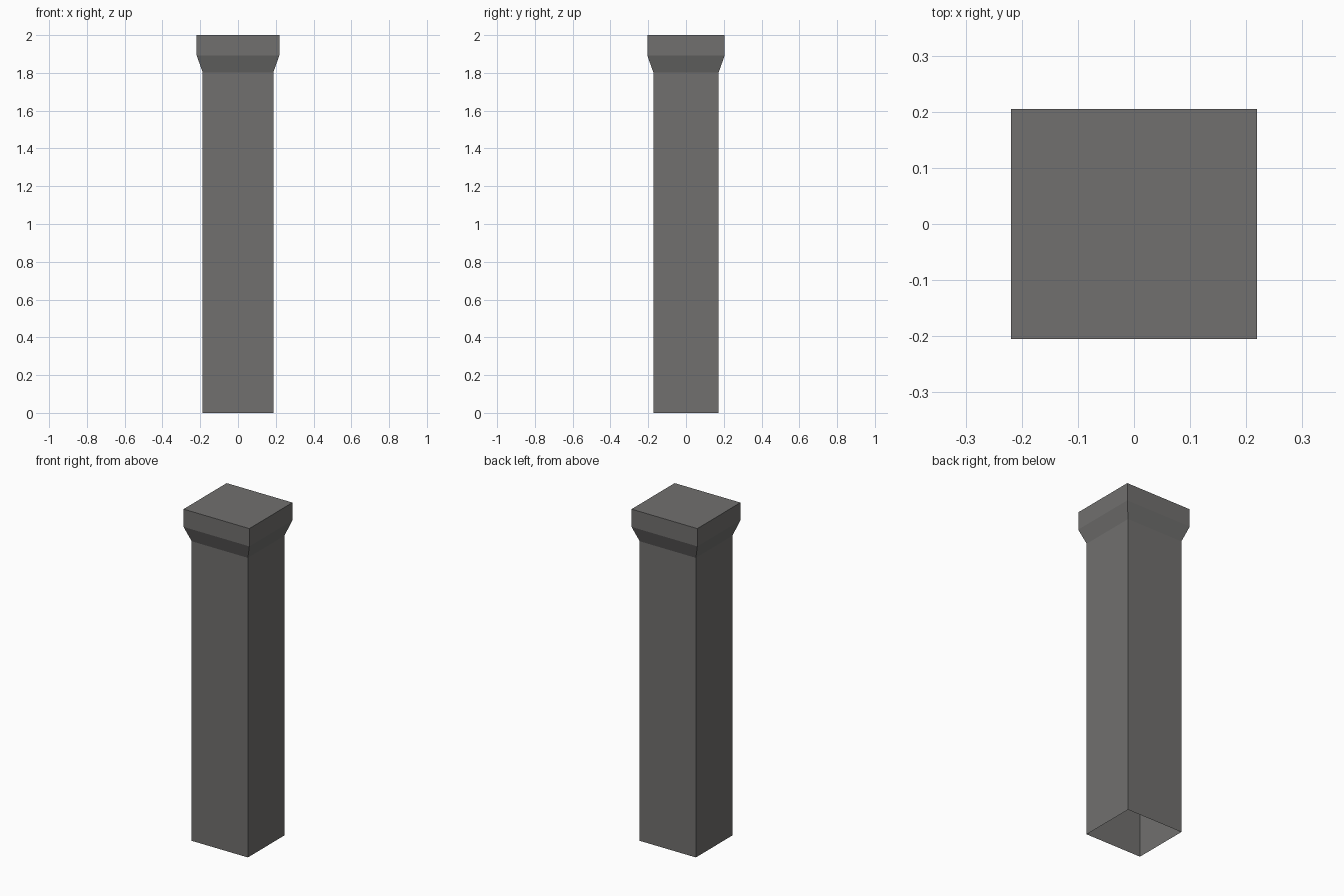
import bpy, bmesh

if "Cube" in bpy.data.objects:
    bpy.data.objects.remove(bpy.data.objects["Cube"])

stone = bpy.data.materials.new("dark grey stone")
stone.diffuse_color = (0.165, 0.162, 0.158, 1)
stone.use_nodes = True
stone.node_tree.nodes["Principled BSDF"].inputs["Base Color"].default_value = stone.diffuse_color

# Profile rings: half width, half depth, height
profile = [
    (0.187, 0.173, 0.0),    # shaft foot
    (0.187, 0.173, 1.803),  # shaft top
    (0.219, 0.205, 1.893),  # flare
    (0.219, 0.205, 2.0),    # capital top
]

bm = bmesh.new()
rings = [[bm.verts.new((sx * w, sy * d, z))
          for sx, sy in ((-1, -1), (1, -1), (1, 1), (-1, 1))]
         for w, d, z in profile]

# Walls between rings
for low, high in zip(rings, rings[1:]):
    for i in range(4):
        j = (i + 1) % 4
        bm.faces.new((low[i], low[j], high[j], high[i]))

# Top cap; the underside stays open
bm.faces.new(rings[-1])

mesh = bpy.data.meshes.new("square_pillar")
bm.to_mesh(mesh)
bm.free()
mesh.materials.append(stone)
pillar = bpy.data.objects.new("square_pillar", mesh)
bpy.context.collection.objects.link(pillar)
